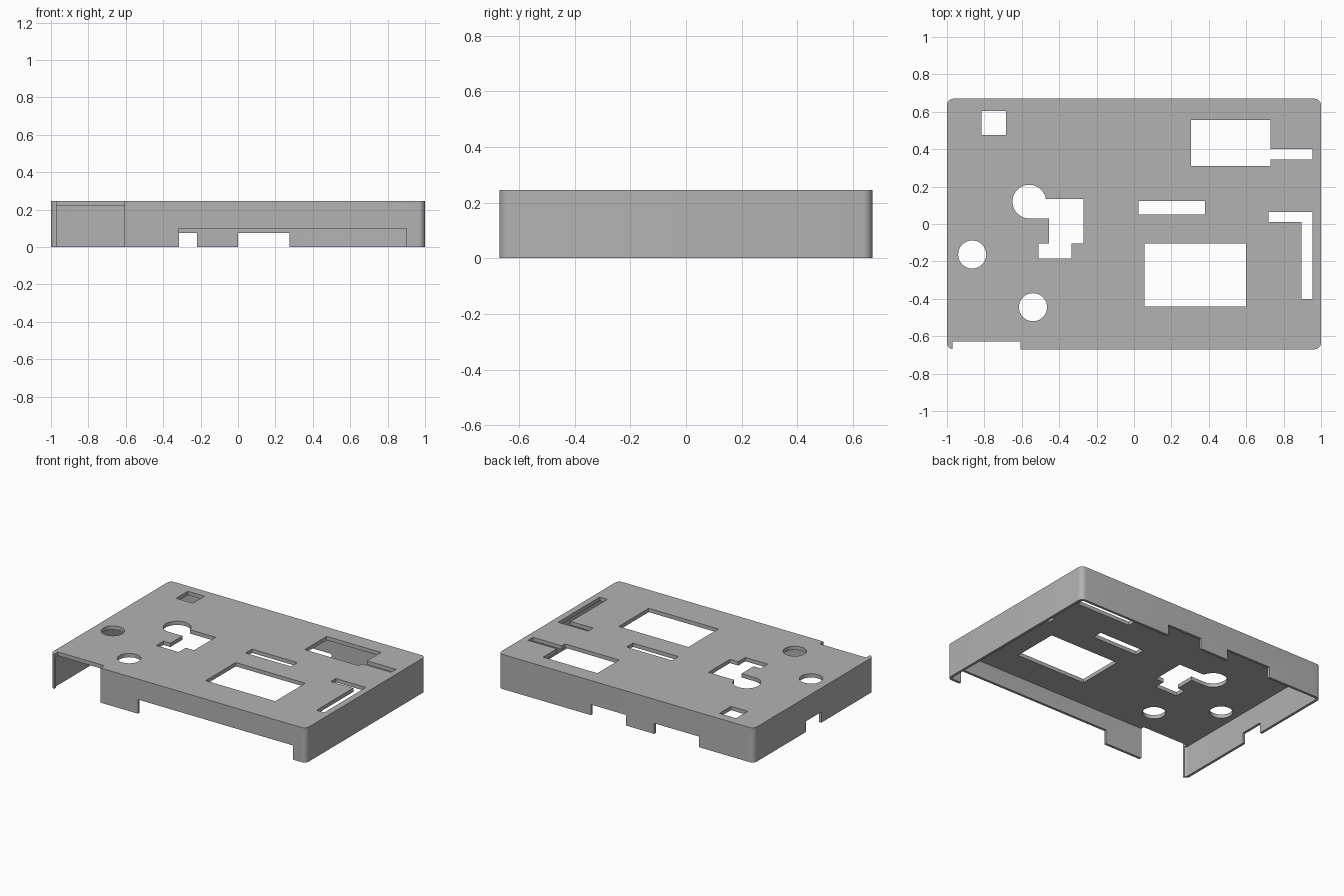
import bpy
import bmesh
from math import cos, sin, pi, radians

if "Cube" in bpy.data.objects:
    bpy.data.objects.remove(bpy.data.objects["Cube"])

HX, HY, H = 1.0, 0.67, 0.245      # half width, half depth, height
WALL, ROOF, CORNER = 0.018, 0.027, 0.035

grey = bpy.data.materials.new("light grey plastic")
grey.use_nodes = True
colour = (0.45, 0.45, 0.45, 1)
grey.diffuse_color = colour
grey.node_tree.nodes["Principled BSDF"].inputs["Base Color"].default_value = colour


def prism(name, outline, z0, z1):
    """Extrude a flat outline from z0 to z1."""
    bm = bmesh.new()
    face = bm.faces.new([bm.verts.new((x, y, z0)) for x, y in outline])
    top = bmesh.ops.extrude_face_region(bm, geom=[face])["geom"]
    verts = [v for v in top if isinstance(v, bmesh.types.BMVert)]
    bmesh.ops.translate(bm, verts=verts, vec=(0, 0, z1 - z0))
    bmesh.ops.recalc_face_normals(bm, faces=bm.faces)
    mesh = bpy.data.meshes.new(name)
    bm.to_mesh(mesh)
    bm.free()
    mesh.materials.append(grey)
    obj = bpy.data.objects.new(name, mesh)
    bpy.context.collection.objects.link(obj)
    return obj


def rect(x0, x1, y0, y1):
    return [(x0, y0), (x1, y0), (x1, y1), (x0, y1)]


def circle(cx, cy, r, n=48):
    return [(cx + r * cos(2 * pi * i / n), cy + r * sin(2 * pi * i / n)) for i in range(n)]


def rounded(hx, hy, r, n=8):
    pts = []
    for k, (sx, sy) in enumerate([(1, 1), (-1, 1), (-1, -1), (1, -1)]):
        for i in range(n + 1):
            a = (k + i / n) * pi / 2
            pts.append((sx * (hx - r) + r * cos(a), sy * (hy - r) + r * sin(a)))
    return pts


def cut(target, outline, z0, z1):
    """Subtract a prism and discard it."""
    cutter = prism("cutter", outline, z0, z1)
    cutter.hide_render = True
    mod = target.modifiers.new("cut", "BOOLEAN")
    mod.operation, mod.solver, mod.object = "DIFFERENCE", "EXACT", cutter
    bpy.context.view_layer.objects.active = target
    bpy.ops.object.modifier_apply(modifier=mod.name)
    bpy.data.objects.remove(cutter)


# Hollow shell, open underneath
shell = prism("case_cover", rounded(HX, HY, CORNER), 0, H)
cut(shell, rounded(HX - WALL, HY - WALL, CORNER - WALL), -0.1, H - ROOF)

# Openings in the top plate
key_hole = [(-0.56, 0.03), (-0.455, 0.03), (-0.455, -0.105), (-0.51, -0.105),
            (-0.51, -0.185), (-0.335, -0.185), (-0.335, -0.105), (-0.27, -0.105),
            (-0.27, 0.135), (-0.56, 0.135)]
tabbed_window = [(0.305, 0.31), (0.73, 0.31), (0.73, 0.345), (0.955, 0.345),
                 (0.955, 0.4), (0.73, 0.4), (0.73, 0.555), (0.305, 0.555)]
corner_slot = [(0.895, -0.4), (0.955, -0.4), (0.955, 0.065),
               (0.72, 0.065), (0.72, 0.01), (0.895, 0.01)]
openings = [
    rect(-0.815, -0.685, 0.475, 0.605),
    rect(0.025, 0.38, 0.05, 0.122),
    rect(0.055, 0.6, -0.44, -0.105),
    circle(-0.865, -0.163, 0.075),
    circle(-0.54, -0.445, 0.075),
    circle(-0.56, 0.12, 0.09),
    key_hole, tabbed_window, corner_slot,
]
for outline in openings:
    cut(shell, outline, H - 0.1, H + 0.1)

# Front corner opening, through wall and top edge
cut(shell, rect(-0.97, -0.608, -0.8, -0.627), -0.1, H + 0.1)

# Cable notches along the bottom of the front, back and right walls
cut(shell, rect(-0.315, 0.9, -0.8, -0.6), -0.1, 0.1)
cut(shell, rect(0.0, 0.275, 0.6, 0.8), -0.1, 0.075)
cut(shell, rect(-0.57, -0.22, 0.6, 0.8), -0.1, 0.075)
cut(shell, rect(-1.1, -0.9, -0.085, 0.085), -0.1, 0.075)

# Smooth the rounded corners, keep all other edges sharp
bpy.ops.object.select_all(action="DESELECT")
shell.select_set(True)
bpy.context.view_layer.objects.active = shell
bpy.ops.object.shade_smooth_by_angle(angle=radians(30))
